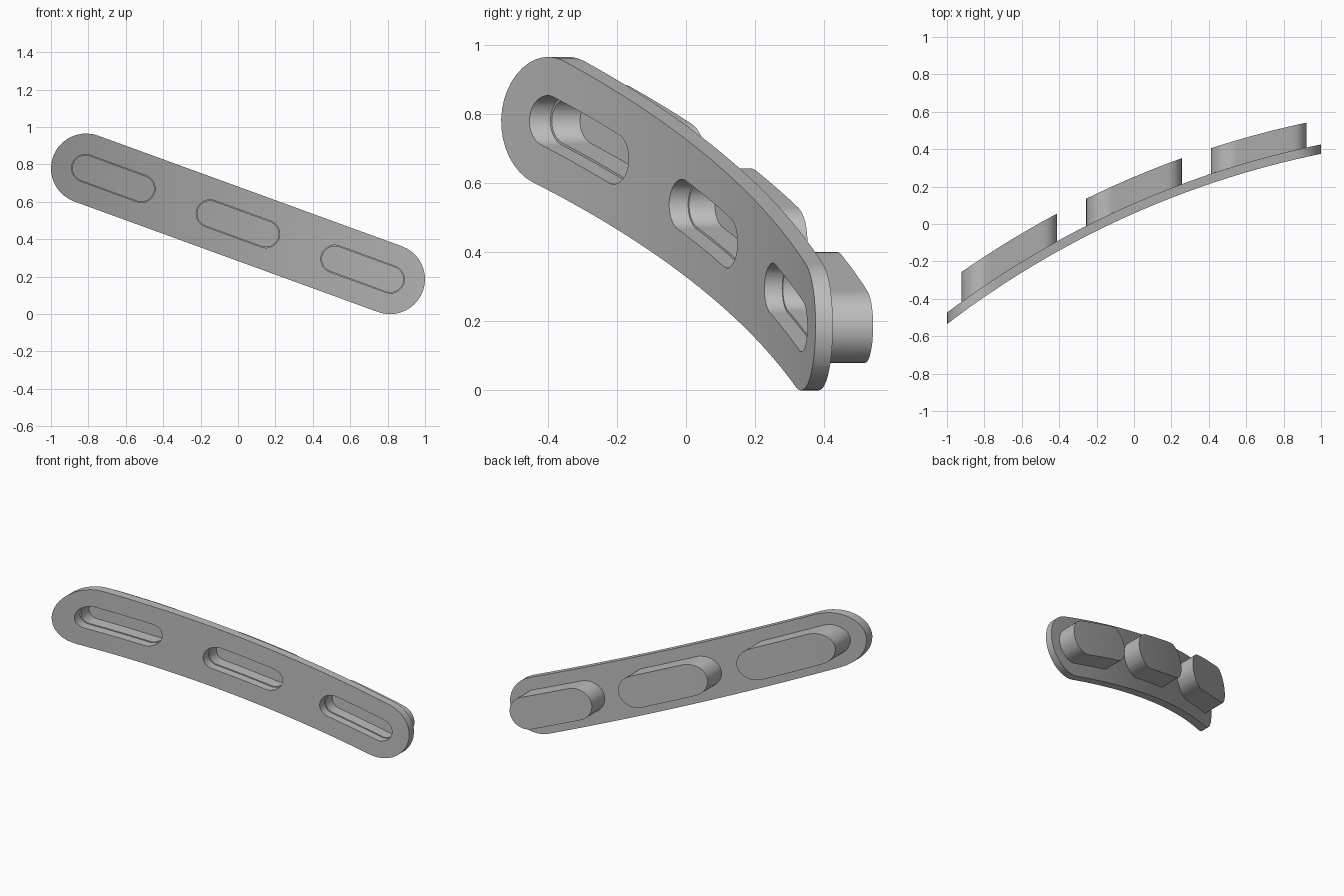
import bpy
import bmesh
import math
from mathutils import Vector

old = bpy.data.objects.get("Cube")
if old:
    bpy.data.objects.remove(old, do_unlink=True)

TILT = math.radians(20)          # slope of the bar seen from the front
MID_Z = 0.482
BEND_X, BEND_Y, BEND_R = 1.979, -4.427, 4.95   # bend axis and radius of the back face
AXIS = Vector((math.cos(TILT), 0, -math.sin(TILT)))
SIDE = Vector((math.sin(TILT), 0, math.cos(TILT)))

grey = bpy.data.materials.new("plain grey")
grey.use_nodes = True
grey.diffuse_color = (0.5, 0.5, 0.5, 1)
grey.node_tree.nodes["Principled BSDF"].inputs["Base Color"].default_value = (0.5, 0.5, 0.5, 1)


def stadium(bm, along, half, radius, depth, steps=20):
    """Edge loop of a tilted round-ended slot, in a plane of constant depth."""
    centre = Vector((0, depth, MID_Z)) + AXIS * along
    verts = []
    for end in (1, -1):
        for i in range(steps + 1):
            a = math.pi * (i / steps - 0.5)
            p = AXIS * (end * (half + radius * math.cos(a))) + SIDE * (end * radius * math.sin(a))
            verts.append(bm.verts.new(centre + p))
    return [bm.edges.new((verts[i - 1], verts[i])) for i in range(len(verts))]


def fill(bm, edges):
    bmesh.ops.triangle_fill(bm, edges=edges, use_beauty=True, normal=(0, -1, 0))


def curved_part(name, front, loops, join_back):
    """Loops are (along, half, radius, back depth); walls run from front to back."""
    bm = bmesh.new()
    rims = [stadium(bm, a, h, r, front) for a, h, r, _ in loops]
    fill(bm, sum(rims, []))
    backs = []
    for rim, (_, _, _, back) in zip(rims, loops):
        new = bmesh.ops.extrude_edge_only(bm, edges=rim)["geom"]
        for v in (g for g in new if isinstance(g, bmesh.types.BMVert)):
            v.co.y = back
        backs.append([g for g in new if isinstance(g, bmesh.types.BMEdge)
                      and all(abs(v.co.y - back) < 1e-6 for v in g.verts)])
    for group in ([sum(backs, [])] if join_back else backs):
        fill(bm, group)
    # slice across, then bend every depth layer onto its own arc
    for i in range(1, 48):
        bmesh.ops.bisect_plane(bm, geom=bm.verts[:] + bm.edges[:] + bm.faces[:], dist=1e-5,
                               plane_co=(i / 24 - 1, 0, 0), plane_no=(1, 0, 0))
    for v in bm.verts:
        v.co.y = BEND_Y + math.sqrt((BEND_R + v.co.y) ** 2 - (v.co.x - BEND_X) ** 2)
    bmesh.ops.recalc_face_normals(bm, faces=bm.faces[:])
    mesh = bpy.data.meshes.new(name)
    bm.to_mesh(mesh)
    bm.free()
    mesh.materials.append(grey)
    obj = bpy.data.objects.new(name, mesh)
    bpy.context.collection.objects.link(obj)
    bpy.ops.object.select_all(action='DESELECT')
    obj.select_set(True)
    bpy.context.view_layer.objects.active = obj
    bpy.ops.object.shade_smooth_by_angle(angle=math.radians(30))


SLOTS = {"right": -0.709, "middle": 0.0, "left": 0.709}
SLOT_HALF = 0.159

# curved front plate with three slots
curved_part("slotted_plate", -0.049,
            [(0, 0.865, 0.187, 0)] + [(s, SLOT_HALF, 0.074, 0) for s in SLOTS.values()], True)

# closed cups behind the slots
for side, s in SLOTS.items():
    curved_part(side + "_cup", 0,
                [(s, SLOT_HALF, 0.106, 0.13), (s, SLOT_HALF, 0.068, 0.067)], False)
